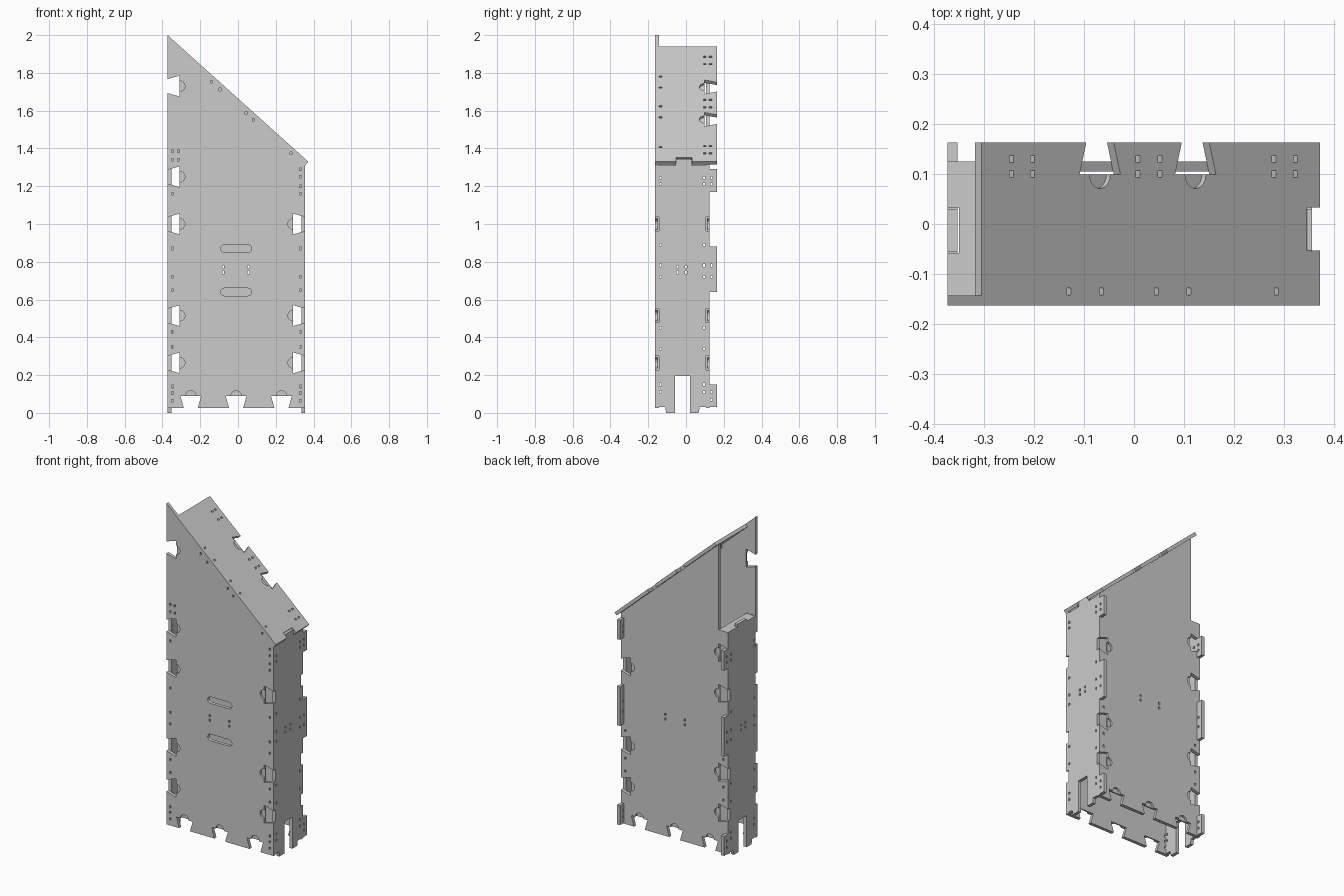
import bpy, bmesh, math
from mathutils import Vector

if "Cube" in bpy.data.objects:
    bpy.data.objects.remove(bpy.data.objects["Cube"])

T = 0.02  # sheet thickness


class Frame:
    """Sheet plane: u, v lie in the sheet, w points out; the outer face is at w = 0."""
    def __init__(self, origin, u, v, w):
        self.o, self.u, self.v, self.w = (Vector(a) for a in (origin, u, v, w))

    def at(self, u, v, w):
        return self.o + self.u * u + self.v * v + self.w * w


def prisms(name, frame, polys, w0, w1):
    bm = bmesh.new()
    for poly in polys:
        lo = [bm.verts.new(frame.at(u, v, w0)) for u, v in poly]
        hi = [bm.verts.new(frame.at(u, v, w1)) for u, v in poly]
        bm.faces.new(lo)
        bm.faces.new(hi)
        n = len(poly)
        for i in range(n):
            j = (i + 1) % n
            bm.faces.new((lo[i], lo[j], hi[j], hi[i]))
    bmesh.ops.recalc_face_normals(bm, faces=bm.faces[:])
    mesh = bpy.data.meshes.new(name)
    bm.to_mesh(mesh)
    bm.free()
    ob = bpy.data.objects.new(name, mesh)
    bpy.context.collection.objects.link(ob)
    return ob


def rect(u0, u1, v0, v1):
    return [(u0, v0), (u1, v0), (u1, v1), (u0, v1)]


def hole(u, v):
    return rect(u - 0.005, u + 0.005, v - 0.007, v + 0.007)


def slot(u, v, length, r):
    h = length / 2 - r
    arc = [math.radians(-90 + 22.5 * i) for i in range(9)]
    return [(u + s * (h + r * math.cos(a)), v + s * r * math.sin(a)) for s in (1, -1) for a in arc]


def place(pts, c, d):
    """Points given as (depth inward, sideways) set at an edge point c with inward direction d."""
    return [(c[0] + a * d[0] - b * d[1], c[1] + a * d[1] + b * d[0]) for a, b in pts]


def dovetail(c, d):
    return place([(-0.02, -0.0313), (0.064, -0.055), (0.064, 0.055), (-0.02, 0.0313)], c, d)


def pocket(c, d):
    arc = [(0.064 + 0.028 * math.cos(a), 0.028 * math.sin(a))
           for a in (math.radians(-90 + 15 * i) for i in range(13))]
    return place([(0.055, -0.028)] + arc + [(0.055, 0.028)], c, d)


def panel(name, frame, outline, cuts, joints=()):
    ob = prisms(name, frame, [outline], -T, 0)
    cutters = [prisms(name + "_cutter", frame, cuts, -T - 0.02, 0.02)]
    if joints:
        cutters.append(prisms(name + "_joint_cutter", frame,
                              [dovetail(c, d) for c, d in joints], -T - 0.03, 0.03))
        cutters.append(prisms(name + "_pocket_cutter", frame,
                              [pocket(c, d) for c, d in joints], -T * 0.6, 0.02))
    for cutter in cutters:
        cutter.hide_render = True
        mod = ob.modifiers.new("cut", 'BOOLEAN')
        mod.operation, mod.solver, mod.object = 'DIFFERENCE', 'EXACT', cutter
    dg = bpy.context.evaluated_depsgraph_get()
    mesh = bpy.data.meshes.new_from_object(ob.evaluated_get(dg))
    ob.modifiers.clear()
    ob.data = mesh
    for cutter in cutters:
        bpy.data.objects.remove(cutter)
    return ob


L, R, F, B = -0.373, 0.356, -0.163, 0.125   # outer planes of the box
RIM = 0.163                                 # how far tabs reach behind
tab_z = [(0.03, 0.15), (0.64, 0.88), (1.17, 1.29)]

# joints shared by front and back sheets
joints = [((x, 0.025), (0, 1)) for x in (-0.25, -0.01, 0.23)]
joints += [((R, z), (-1, 0)) for z in (0.265, 0.515, 1.0)]
joints += [((L, z), (1, 0)) for z in (0.265, 0.515, 1.0, 1.25)]
mount_holes = [hole(x, z) for x in (-0.078, 0.055) for z in (0.743, 0.772)]

# front sheet with sloping top, two hand slots and bolt holes
s = Vector((0.745, 0, -0.67)).normalized()
nrm = Vector((0.67, 0, 0.745)).normalized()
cuts = mount_holes + [slot(-0.01, z, 0.165, 0.02) for z in (0.64, 0.87)]
edge_z = (0.065, 0.105, 0.14, 0.35, 0.43, 0.65, 0.72, 0.87, 1.16)
cuts += [hole(-0.347, z) for z in edge_z + (1.34, 1.385)]
cuts += [hole(-0.315, z) for z in (1.34, 1.385)]
cuts += [hole(0.33, z) for z in edge_z + (1.2, 1.25, 1.29)]
cuts += [hole(x, 2 - (x + 0.373) * 0.9 - 0.038) for x in (-0.14, -0.095, 0.043, 0.083, 0.28)]
panel("front_sheet", Frame((0, F, 0), (1, 0, 0), (0, 0, 1), (0, -1, 0)),
      [(L, 0.025), (R, 0.025), (R, 1.31), (0.359, 1.315), (0.372, 1.33), (L, 2.0)],
      cuts, joints + [((L, 1.73), (1, 0))])

# back sheet, stepped at the upper left opening, notched for the side tabs
cuts = list(mount_holes)
for z0, z1 in tab_z:
    cuts += [rect(R - T, R + 0.01, z0, z1), rect(L - 0.01, L + T, z0, z1)]
cuts += [hole(x, z) for x in (-0.34, 0.325) for z in (0.35, 0.43, 0.60)]
panel("back_sheet", Frame((0, B, 0), (1, 0, 0), (0, 0, 1), (0, 1, 0)),
      [(L, 0.025), (R, 0.025), (R, 1.317), (-0.309, 1.915), (-0.309, 1.37), (L, 1.37)],
      cuts, joints)


# side sheets with rear tabs, a top tab and a bottom cable notch
def side(name, x, out, top):
    y0, y1 = F + T, B - T
    outline = [(y0, 0.03), (-0.11, 0.03), (-0.105, 0), (-0.057, 0), (-0.057, 0.195),
               (0.02, 0.195), (0.02, 0), (0.067, 0), (0.072, 0.03)]
    for i, (z0, z1) in enumerate(tab_z):
        outline += ([] if i == 0 else [(y1, z0)]) + [(RIM, z0), (RIM, z1), (y1, z1)]
    outline += [(y1, top), (0.03, top), (0.03, top + 0.035), (-0.055, top + 0.035),
                (-0.055, top), (y0, top)]
    holes = [hole(y, z) for y in (-0.135, 0.096)
             for z in (0.11, 0.15, 0.34, 0.45, 0.72, 0.78, 0.89, 1.21, 1.245)]
    holes += [hole(0.135, z) for z in (0.07, 0.11, 0.72, 0.78, 1.21, 1.245)]
    holes += [hole(y, z) for y in (-0.045, 0.0) for z in (0.743, 0.772)]
    panel(name, Frame((x, 0, 0), (0, 1, 0), (0, 0, 1), (out, 0, 0)), outline, holes)


side("right_sheet", R, 1, 1.31)
side("left_sheet", L, -1, 1.37)

# narrow ledge on top of the left side
panel("ledge", Frame((0, 0, 1.39), (1, 0, 0), (0, 1, 0), (0, 0, 1)),
      rect(L, -0.309, F + T, B), [rect(L - 0.02, L + T + 0.003, -0.058, 0.033)])


# sloping roof
def ru(x):
    return (x + 0.305) / s.x


cuts = [rect(ru(0.346), ru(0.40), -0.053, 0.033)]
cuts += [hole(ru(x), y) for x in (-0.245, -0.203, 0.008, 0.052, 0.28, 0.323) for y in (0.10, 0.13)]
cuts += [hole(ru(x), -0.135) for x in (-0.13, -0.065, 0.045, 0.11, 0.285)]
panel("roof", Frame((-0.305, 0, 2 - 0.068 * 0.9), s, (0, 1, 0), nrm),
      rect(0, ru(0.372), F + T, RIM), cuts,
      [((ru(x), RIM), (0, -1)) for x in (-0.068, 0.123)])
